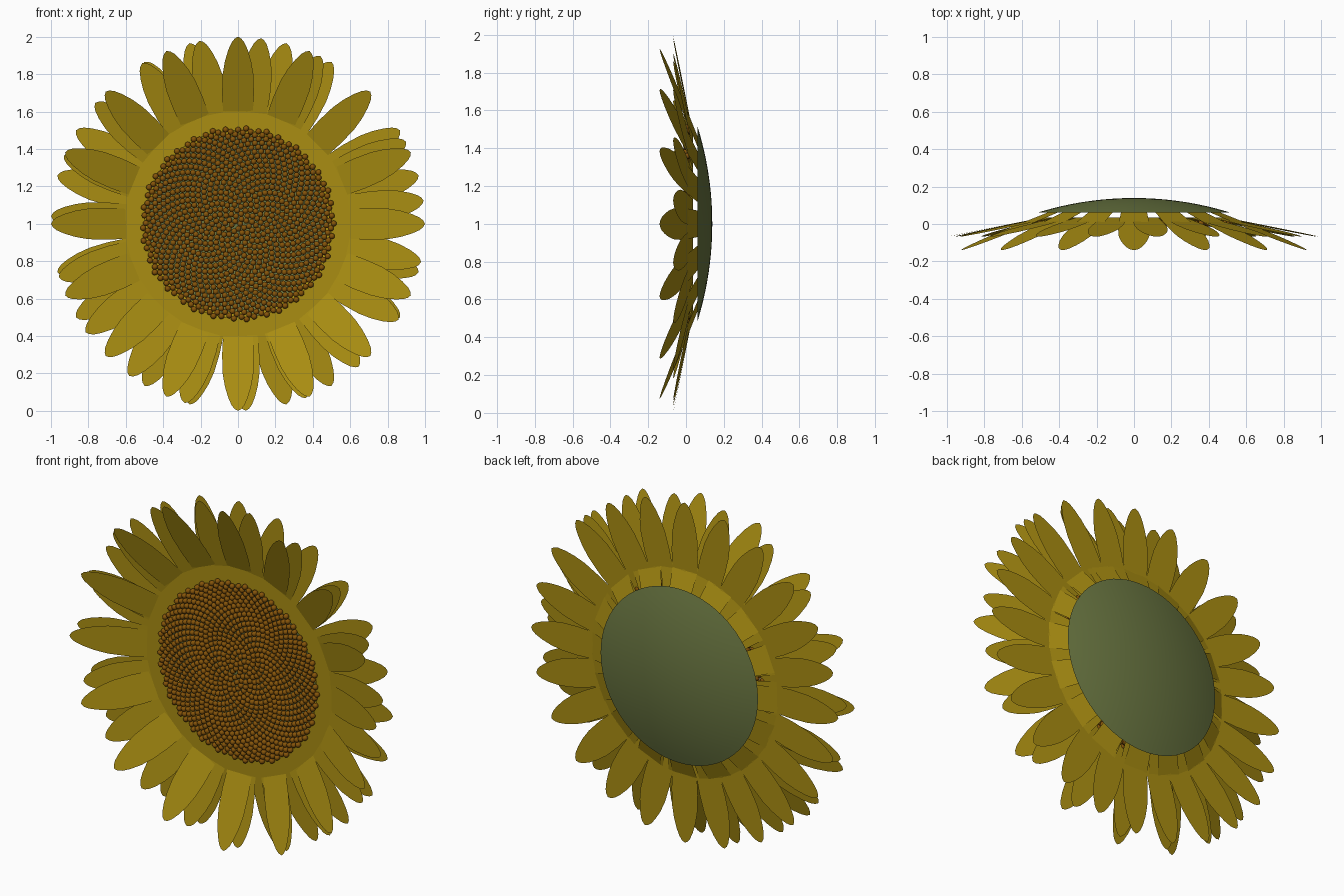
import bpy, bmesh, math
from mathutils import Vector, Matrix

if "Cube" in bpy.data.objects:
    bpy.data.objects.remove(bpy.data.objects["Cube"])

CENTRE = Vector((0, 0, 1))


def material(name, rgb):
    m = bpy.data.materials.new(name)
    m.diffuse_color = (*rgb, 1)
    m.use_nodes = True
    m.node_tree.nodes["Principled BSDF"].inputs["Base Color"].default_value = m.diffuse_color
    return m


YELLOW = material("petal_yellow", (0.40, 0.27, 0.006))
BROWN = material("seed_brown", (0.24, 0.09, 0.003))
GREEN = material("sepal_green", (0.14, 0.178, 0.052))


def add_object(name, bm, mat, smooth=False):
    me = bpy.data.meshes.new(name)
    bm.to_mesh(me)
    bm.free()
    me.materials.append(mat)
    for p in me.polygons:
        p.use_smooth = smooth
    ob = bpy.data.objects.new(name, me)
    bpy.context.collection.objects.link(ob)
    return ob


# Petal outline: (distance from centre, half width)
OUTLINE = [(0.47, 0.07), (0.6, 0.08), (0.7, 0.085), (0.8, 0.082), (0.87, 0.07),
           (0.93, 0.052), (0.97, 0.034), (0.99, 0.018), (1.0, 0.0)]


def petal_ring(name, count, start, slope, inner):
    bm = bmesh.new()
    for i in range(count):
        a = math.radians(start) + math.tau * i / count
        out = Vector((math.cos(a), 0, math.sin(a)))
        side = Vector((-math.sin(a), 0, math.cos(a)))
        pts = [(max(r, inner), w) for r, w in OUTLINE]
        pts += [(r, -w) for r, w in reversed(pts[:-1])]
        bm.faces.new([bm.verts.new(CENTRE + out * r + side * w
                                   + Vector((0, 0.012 - slope * (r - 0.6), 0)))
                      for r, w in pts])
    return add_object(name, bm, YELLOW)


# Three layers of petals, the front ones tilted forward
petal_ring("flat_petals", 24, 0, 0.0, 0.5)
petal_ring("middle_petals", 19, 7.1, 0.2, 0.48)
petal_ring("tilted_petals", 16, 0, 0.38, 0.47)

# Seeds in a golden-angle spiral
bm = bmesh.new()
N = 1000
for i in range(N):
    r = 0.515 * math.sqrt((i + 0.5) / N)
    a = i * math.pi * (3 - math.sqrt(5))
    pos = CENTRE + Vector((r * math.cos(a), 0.003, r * math.sin(a)))
    bmesh.ops.create_icosphere(bm, subdivisions=2, radius=0.016,
                               matrix=Matrix.Translation(pos))
add_object("seeds", bm, BROWN, True)

# Green back: a shallow spherical cap
R, Y0, H = 0.512, 0.062, 0.077
sphere = (R * R + H * H) / (2 * H)
top = math.asin(R / sphere)
bm = bmesh.new()
rings = []
for k in range(1, 13):
    t = top * k / 12
    rr, y = sphere * math.sin(t), Y0 + H - sphere * (1 - math.cos(t))
    rings.append([bm.verts.new(CENTRE + Vector((rr * math.cos(math.tau * j / 64), y,
                                               rr * math.sin(math.tau * j / 64))))
                  for j in range(64)])
pole = bm.verts.new(CENTRE + Vector((0, Y0 + H, 0)))
for j in range(64):
    n = (j + 1) % 64
    bm.faces.new((pole, rings[0][j], rings[0][n]))
    for a, b in zip(rings, rings[1:]):
        bm.faces.new((a[j], b[j], b[n], a[n]))
bmesh.ops.recalc_face_normals(bm, faces=bm.faces)
if pole.normal.y < 0:
    bmesh.ops.reverse_faces(bm, faces=bm.faces)
add_object("green_back", bm, GREEN, True)
